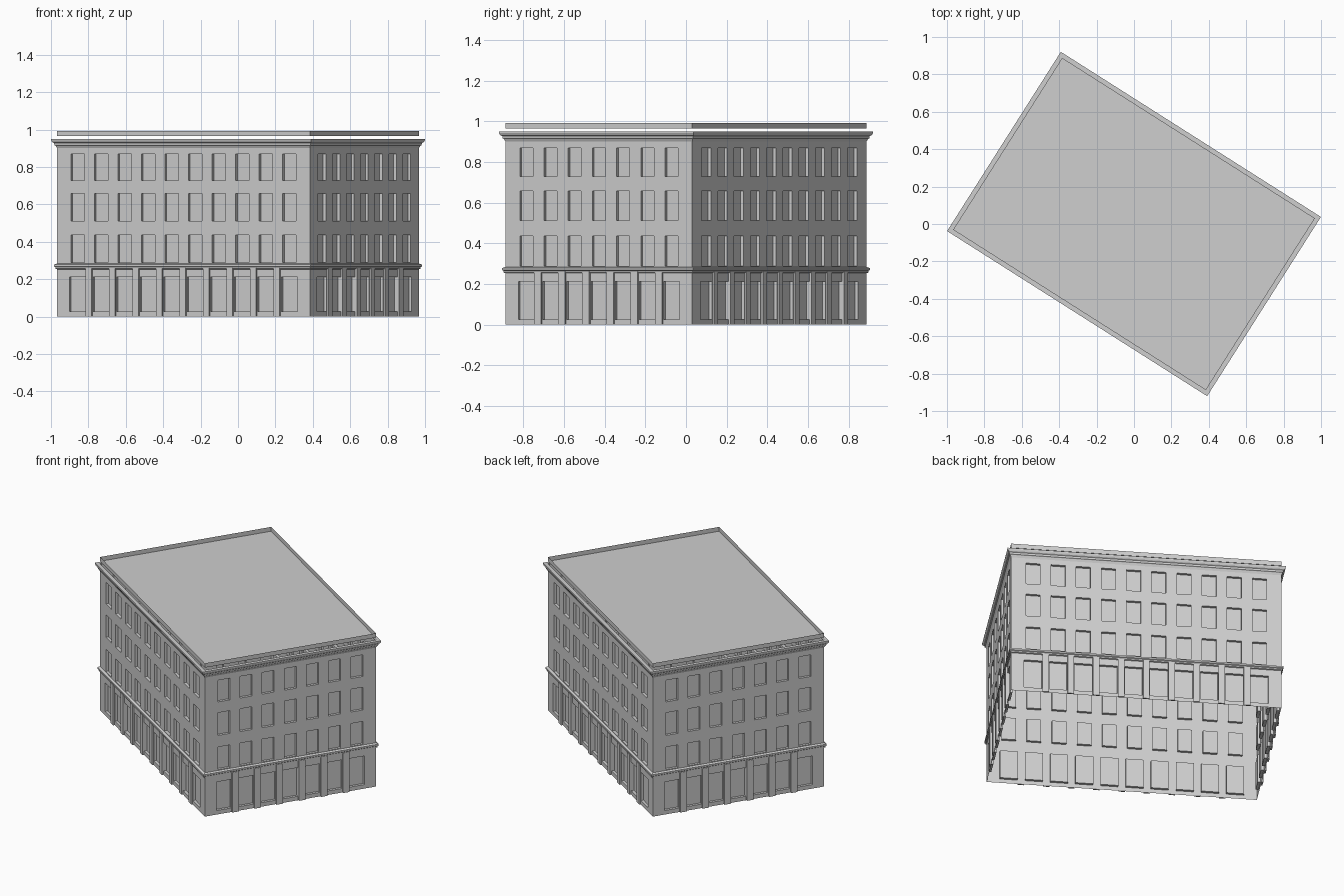
import bpy, bmesh, math
from mathutils import Matrix, Vector

if "Cube" in bpy.data.objects:
    bpy.data.objects.remove(bpy.data.objects["Cube"])

stone = bpy.data.materials.new("pale_grey_stone")
stone.use_nodes = True
stone.diffuse_color = (0.62, 0.62, 0.62, 1)
stone.node_tree.nodes["Principled BSDF"].inputs["Base Color"].default_value = (0.62, 0.62, 0.62, 1)

LENGTH, DEPTH = 1.60, 1.088
TURN = Matrix.Rotation(math.radians(-32.4), 4, 'Z')
WALL_TOP, ROOF, PARAPET_TOP = 0.945, 0.965, 0.993
REVEAL = 0.017


def finish(name, bm, weld=True):
    if weld:
        bmesh.ops.remove_doubles(bm, verts=bm.verts, dist=1e-5)
    bm.transform(TURN)
    mesh = bpy.data.meshes.new(name)
    bm.to_mesh(mesh)
    bm.free()
    mesh.materials.append(stone)
    obj = bpy.data.objects.new(name, mesh)
    bpy.context.collection.objects.link(obj)
    return obj


def quad(bm, frame, points):
    bm.faces.new([bm.verts.new(frame @ Vector(p)) for p in points])


def panel(bm, frame, x0, x1, z0, z1, y=0):
    if x1 - x0 > 1e-5 and z1 - z0 > 1e-5:
        quad(bm, frame, [(x0, y, z0), (x1, y, z0), (x1, y, z1), (x0, y, z1)])


def recess(bm, frame, x0, x1, z0, z1):
    # back pane and four reveals of one opening
    panel(bm, frame, x0, x1, z0, z1, REVEAL)
    rim = [(x0, z0), (x1, z0), (x1, z1), (x0, z1)]
    for (xa, za), (xb, zb) in zip(rim, rim[1:] + rim[:1]):
        quad(bm, frame, [(xa, 0, za), (xb, 0, zb), (xb, REVEAL, zb), (xa, REVEAL, za)])


def storey(bm, frame, half, centres, width, bottom, top, sill, head):
    # strip of wall with a row of recessed openings
    panel(bm, frame, -half, half, bottom, sill)
    panel(bm, frame, -half, half, head, top)
    left = -half
    for c in centres:
        panel(bm, frame, left, c - width / 2, sill, head)
        recess(bm, frame, c - width / 2, c + width / 2, sill, head)
        left = c + width / 2
    panel(bm, frame, left, half, sill, head)


def facade(name, side, span, away, count, pitch, width, door_width):
    frame = Matrix.Rotation(math.radians(90 * side), 4, 'Z') @ Matrix.Translation((0, -away, 0))
    centres = [(i - (count - 1) / 2) * pitch for i in range(count)]
    half = span / 2
    bm = bmesh.new()
    storey(bm, frame, half, centres, door_width, 0, 0.27, 0.026, 0.211)
    storey(bm, frame, half, centres, width, 0.27, 0.47, 0.289, 0.436)
    storey(bm, frame, half, centres, width, 0.47, 0.69, 0.511, 0.658)
    storey(bm, frame, half, centres, width, 0.69, WALL_TOP, 0.728, 0.868)
    finish(name + "_wall", bm)

    # shallow pilasters between the ground floor openings
    bm = bmesh.new()
    for a, b in zip(centres, centres[1:]):
        place = Matrix.Translation(((a + b) / 2, -0.005, 0.13))
        size = Matrix.Diagonal((pitch - door_width - 0.006, 0.01, 0.26, 1))
        bmesh.ops.create_cube(bm, size=1, matrix=frame @ place @ size)
    finish(name + "_pilasters", bm, weld=False)


def ring(name, profile):
    # sweep an (outset, height) profile around the four walls
    bm = bmesh.new()
    loops = []
    for out, z in profile:
        x, y = LENGTH / 2 + out, DEPTH / 2 + out
        loops.append([bm.verts.new(p) for p in [(-x, -y, z), (x, -y, z), (x, y, z), (-x, y, z)]])
    for low, high in zip(loops, loops[1:]):
        for i in range(4):
            j = (i + 1) % 4
            bm.faces.new([low[i], low[j], high[j], high[i]])
    return finish(name, bm)


# Long walls front and back, short walls at the ends
facade("front", 0, LENGTH, DEPTH / 2, 10, 0.149, 0.085, 0.105)
facade("left", 1, DEPTH, LENGTH / 2, 7, 0.141, 0.076, 0.094)
facade("back", 2, LENGTH, DEPTH / 2, 10, 0.149, 0.085, 0.105)
facade("right", 3, DEPTH, LENGTH / 2, 7, 0.141, 0.076, 0.094)

# Mouldings
ring("belt_course", [(0, 0.253), (0.007, 0.256), (0.007, 0.264), (0.012, 0.268),
                     (0.012, 0.278), (0, 0.284)])
ring("cornice", [(0, 0.9), (0.006, 0.913), (0.01, 0.916), (0.012, 0.928),
                 (0.019, 0.933), (0.0235, 0.942), (0.0235, 0.95), (0, 0.95)])

# Thin parapet standing clear of the cornice, with the roof at its foot
ring("parapet", [(0, ROOF), (0, PARAPET_TOP)])
bm = bmesh.new()
x, y = LENGTH / 2, DEPTH / 2
quad(bm, Matrix(), [(-x, -y, ROOF), (x, -y, ROOF), (x, y, ROOF), (-x, y, ROOF)])
finish("roof", bm)
